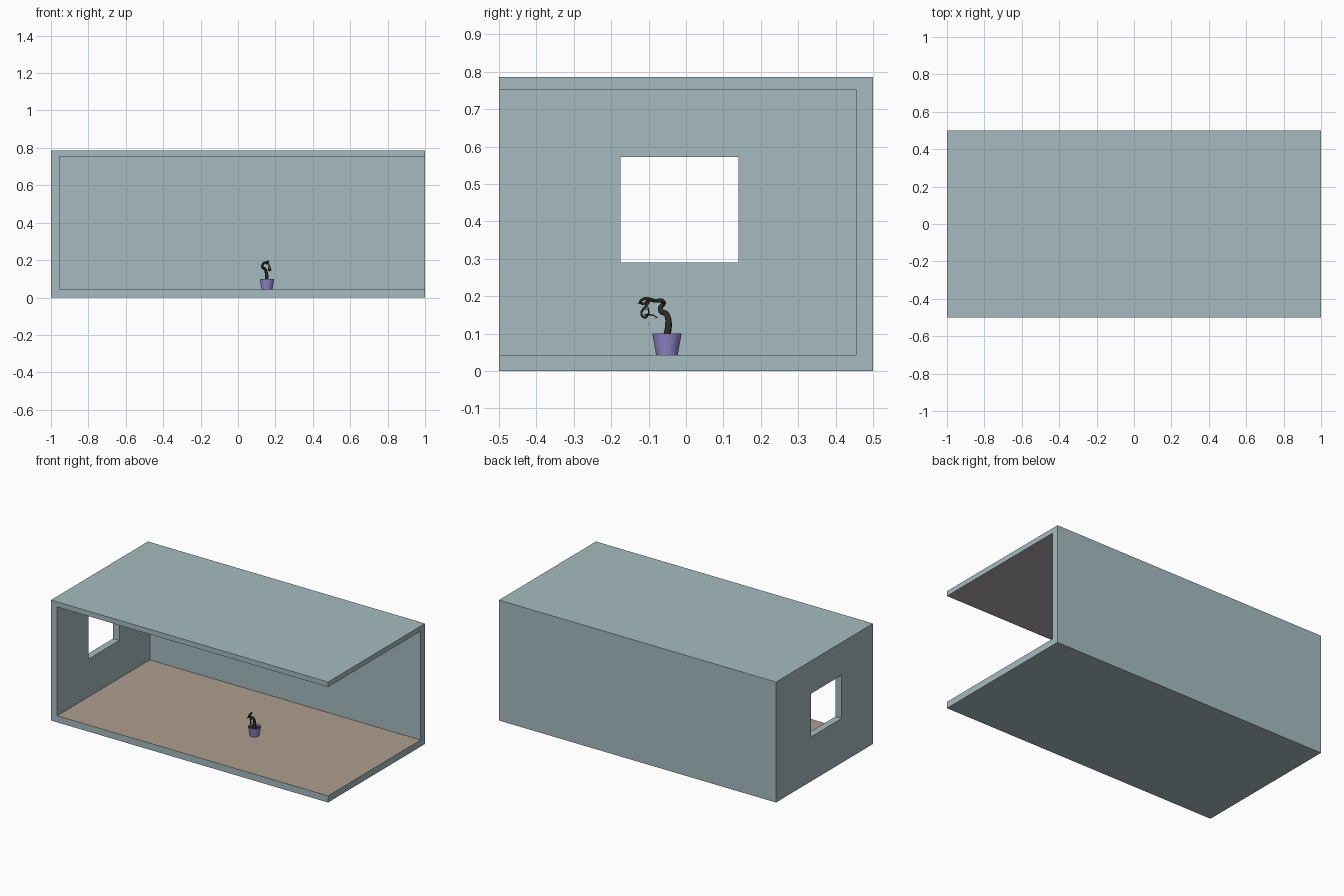
import bpy, bmesh, math, random
from mathutils import Vector, Matrix

if "Cube" in bpy.data.objects:
    bpy.data.objects.remove(bpy.data.objects["Cube"])

random.seed(4)


def material(name, rgb):
    m = bpy.data.materials.new(name)
    m.diffuse_color = (*rgb, 1)
    m.use_nodes = True
    m.node_tree.nodes["Principled BSDF"].inputs["Base Color"].default_value = m.diffuse_color
    return m


WALL = material("wall_paint", (0.38, 0.50, 0.53))
FLOOR = material("floor_tan", (0.42, 0.34, 0.27))
CEILING = material("ceiling_grey", (0.43, 0.41, 0.41))
POT = material("pot_purple", (0.30, 0.25, 0.60))
BARK = material("bark", (0.025, 0.025, 0.015))
LEAF = material("leaf_green", (0.03, 0.05, 0.03))
SOIL = material("soil", (0.03, 0.02, 0.015))


def mesh_object(name, bm, mat):
    me = bpy.data.meshes.new(name)
    bm.to_mesh(me)
    bm.free()
    ob = bpy.data.objects.new(name, me)
    me.materials.append(mat)
    bpy.context.collection.objects.link(ob)
    return ob


def box(name, lo, hi, mat):
    bm = bmesh.new()
    lo, hi = Vector(lo), Vector(hi)
    bmesh.ops.create_cube(bm, size=1, matrix=Matrix.Translation((lo + hi) / 2)
                          @ Matrix.Diagonal((*(hi - lo), 1)))
    return mesh_object(name, bm, mat)


def activate(ob):
    bpy.ops.object.select_all(action='DESELECT')
    ob.select_set(True)
    bpy.context.view_layer.objects.active = ob


# Room shell: solid block, hollowed through front and right, window in left wall
Z0, Z1 = 0.043, 0.753
room = box("room_shell", (-1, -0.5, 0), (1, 0.5, 0.786), WALL)
cutters = [box("hollow_cutter", (-0.955, -0.7, Z0), (1.2, 0.455, Z1), WALL),
           box("window_cutter", (-1.2, -0.175, 0.29), (-0.8, 0.14, 0.572), WALL)]
activate(room)
for c in cutters:
    mod = room.modifiers.new(c.name, 'BOOLEAN')
    mod.operation, mod.solver, mod.object = 'DIFFERENCE', 'EXACT', c
    bpy.ops.object.modifier_apply(modifier=mod.name)
for c in cutters:
    bpy.data.objects.remove(c)

# Floor and ceiling colours on the inner faces
room.data.materials.clear()
for m in (WALL, FLOOR, CEILING):
    room.data.materials.append(m)
for f in room.data.polygons:
    f.material_index = 0
    if abs(f.normal.z) > 0.9:
        if abs(f.center.z - Z0) < 0.005:
            f.material_index = 1
        elif abs(f.center.z - Z1) < 0.005:
            f.material_index = 2

# Plant pot and soil
PX, PY = 0.155, -0.051


def lathe(name, profile, mat):
    bm = bmesh.new()
    vs = [bm.verts.new((PX + r, PY, Z0 + z)) for r, z in profile]
    es = [bm.edges.new(p) for p in zip(vs, vs[1:])]
    bmesh.ops.spin(bm, geom=vs + es, cent=(PX, PY, 0), axis=(0, 0, 1),
                   angle=math.tau, steps=32)
    bmesh.ops.remove_doubles(bm, verts=bm.verts, dist=1e-5)
    bmesh.ops.recalc_face_normals(bm, faces=bm.faces)
    ob = mesh_object(name, bm, mat)
    activate(ob)
    bpy.ops.object.shade_smooth_by_angle(angle=math.radians(35))
    return ob


lathe("plant_pot", [(0, 0), (0.029, 0), (0.039, 0.057), (0.035, 0.057),
                    (0.033, 0.044), (0, 0.044)], POT)
lathe("soil", [(0, 0.040), (0.0325, 0.040), (0.0325, 0.047), (0, 0.049)], SOIL)


# Twisted trunk and branches as tapering tubes: points are (x, y, z, radius)
def stem(name, pts):
    cu = bpy.data.curves.new(name, 'CURVE')
    cu.dimensions = '3D'
    cu.bevel_depth, cu.bevel_resolution, cu.resolution_u = 1, 2, 6
    cu.use_fill_caps = True
    sp = cu.splines.new('BEZIER')
    sp.bezier_points.add(len(pts) - 1)
    for bp, (x, y, z, r) in zip(sp.bezier_points, pts):
        bp.co, bp.radius = (x, y, z), r
        bp.handle_left_type = bp.handle_right_type = 'AUTO'
    cu.materials.append(BARK)
    ob = bpy.data.objects.new(name, cu)
    bpy.context.collection.objects.link(ob)
    activate(ob)
    bpy.ops.object.convert(target='MESH')
    bpy.ops.object.shade_smooth()


stem("trunk", [(0.155, -0.054, 0.085, 0.010), (0.153, -0.047, 0.12, 0.0095),
               (0.146, -0.051, 0.15, 0.008), (0.130, -0.069, 0.165, 0.007),
               (0.138, -0.060, 0.184, 0.006), (0.150, -0.085, 0.188, 0.005),
               (0.163, -0.112, 0.193, 0.004), (0.158, -0.122, 0.184, 0.0035),
               (0.150, -0.110, 0.181, 0.003), (0.155, -0.104, 0.190, 0.002)])
stem("curled_branch", [(0.155, -0.097, 0.190, 0.004), (0.165, -0.108, 0.172, 0.0035),
                       (0.173, -0.119, 0.154, 0.003), (0.168, -0.111, 0.143, 0.003),
                       (0.162, -0.101, 0.152, 0.0025), (0.170, -0.102, 0.172, 0.0015)])
stem("side_twig", [(0.168, -0.111, 0.150, 0.002), (0.172, -0.092, 0.150, 0.0018),
                   (0.178, -0.075, 0.142, 0.001)])


# Small leaves on the twigs and fallen leaves around the pot
def leaves(name, spots, flat):
    bm = bmesh.new()
    for p in spots:
        tilt = 0.15 if flat else 1.2
        rot = (Matrix.Rotation(random.uniform(0, 6.28), 4, 'Z')
               @ Matrix.Rotation(random.uniform(-tilt, tilt), 4, 'X'))
        mat = Matrix.Translation(p) @ rot
        bm.faces.new([bm.verts.new(mat @ Vector(v)) for v in
                      ((-0.005, 0, 0), (0, -0.0015, 0), (0.005, 0, 0), (0, 0.0015, 0))])
    mesh_object(name, bm, LEAF)


leaves("twig_leaves", [(0.172, -0.126, 0.180), (0.180, -0.080, 0.142),
                       (0.185, -0.095, 0.130), (0.165, -0.100, 0.128),
                       (0.178, -0.112, 0.142), (0.150, -0.088, 0.150),
                       (0.135, -0.105, 0.165)], False)
leaves("fallen_leaves", [(0.150, -0.098, 0.0455), (0.172, -0.092, 0.0455),
                         (0.162, -0.095, 0.0455), (0.185, -0.012, 0.0455)], True)
